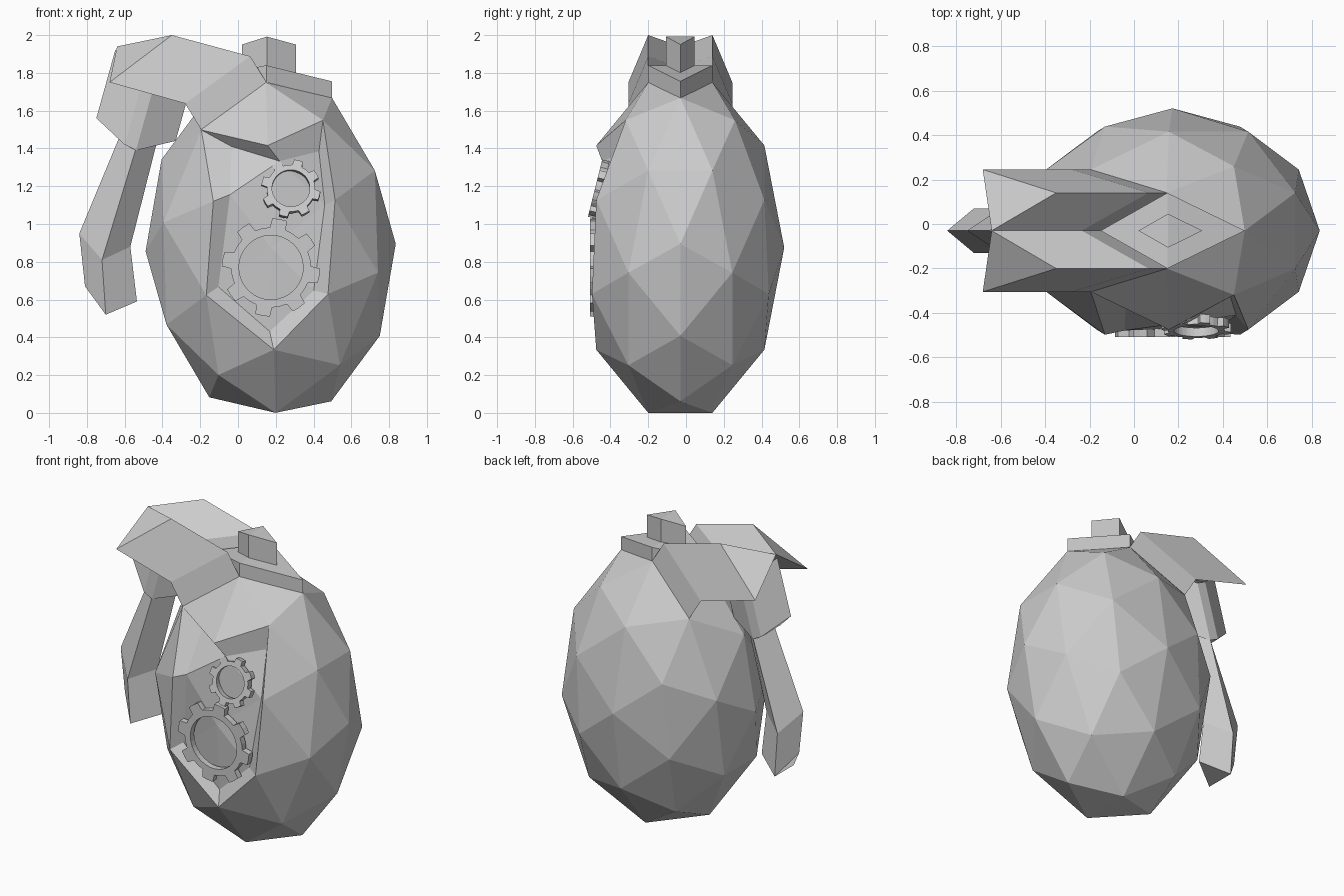
import bpy, bmesh, math
from mathutils import Matrix, Vector

if "Cube" in bpy.data.objects:
    bpy.data.objects.remove(bpy.data.objects["Cube"])

CY = -0.03                      # symmetry plane of the whole model
TILT = math.radians(1.7)


def finish(name, bm, loc=(0, 0, 0), mirror=False):
    bmesh.ops.recalc_face_normals(bm, faces=bm.faces[:])
    me = bpy.data.meshes.new(name)
    bm.to_mesh(me)
    bm.free()
    ob = bpy.data.objects.new(name, me)
    ob.location = loc
    bpy.context.collection.objects.link(ob)
    if mirror:
        m = ob.modifiers.new("Mirror", 'MIRROR')
        m.use_axis = (False, True, False)
        m.use_clip = False
        m.use_mirror_merge = False
    return ob


def loft(bm, sections):
    """Skin a row of matching closed sections and cap both ends."""
    rings = [[bm.verts.new(p) for p in s] for s in sections]
    n = len(rings[0])
    for a, b in zip(rings, rings[1:]):
        for i in range(n):
            j = (i + 1) % n
            bm.faces.new((a[i], a[j], b[j], b[i]))
    bm.faces.new(rings[0])
    bm.faces.new(rings[-1])


def shift(pts, dx, dz):
    return [(x + dx, y, z + dz) for x, y, z in pts]


# Egg-shaped body: low icosphere lying on its pole, slightly tilted
bm = bmesh.new()
bmesh.ops.create_icosphere(bm, subdivisions=2, radius=1)
bm.transform(Matrix.Translation((0.173, CY, 0.875))
             @ Matrix.Rotation(-TILT, 4, 'Y')
             @ Matrix.Diagonal((0.6625, 0.55, 0.92, 1))
             @ Matrix.Rotation(math.pi / 2, 4, 'Y'))

# Recessed front panel: six faces round the front point plus two above
front = min(bm.verts, key=lambda v: v.co.y)
ring = [e.other_vert(front) for e in front.link_edges]
top = max(ring, key=lambda v: v.co.z)
panel = set(front.link_faces)
for e in top.link_edges:
    if e.other_vert(top) in ring:
        panel.update(e.link_faces)
bmesh.ops.inset_region(bm, faces=list(panel), thickness=0.07, depth=-0.05,
                       use_even_offset=True, use_boundary=True)
front.co.y = -0.47
finish("body", bm)

# Folded diamond cap plate and the small post on it
P, N = (0.15, 0.17, 1.75), (0.15, -0.17, 1.75)
T, Q = (0.498, 0, 1.665), (-0.15, 0, 1.69)
bm = bmesh.new()
for tip in (T, Q):
    tri = [P, N, tip]
    loft(bm, [tri, shift(tri, 0, 0.09)])
finish("cap_plate", bm, (0, CY, 0))

bm = bmesh.new()
for x in (0.02, 0.307):
    loft(bm, [[(0.153, 0.076, 1.76), (0.153, -0.076, 1.76), (x, 0, 1.75)],
              [(0.153, 0.076, 1.992), (0.153, -0.076, 1.992), (x, 0, 1.95)]])
finish("cap_post", bm, (0, CY, 0))

# Two-lobed hood of the lever, one lobe mirrored
root = [P, (-0.195, 0.275, 1.5), Q]
mid = shift(root, -0.085, 0.138)
end = [(-0.35, 0.17, 2.0), (-0.68, 0.275, 1.75), (-0.64, 0, 1.94)]
bm = bmesh.new()
loft(bm, [root, mid, end])
finish("lever_hood", bm, (0, CY, 0), mirror=True)

# Neck block under the hood
neck = [(-0.75, 0, 1.56), (-0.6, 0.1, 1.42), (-0.54, 0.1, 1.39), (-0.33, 0, 1.44),
        (-0.54, -0.1, 1.39), (-0.6, -0.1, 1.42)]
bm = bmesh.new()
loft(bm, [neck, shift(neck, 0.1, 0.36)])
finish("lever_neck", bm, (0, CY, 0))


# Hanging handle with a diamond section
def diamond(outer, side, inner):
    return [(outer[0], 0, outer[1]), (side[0], 0.1, side[1]),
            (inner[0], 0, inner[1]), (side[0], -0.1, side[1])]


bm = bmesh.new()
loft(bm, [diamond((-0.62, 1.48), (-0.54, 1.40), (-0.425, 1.45)),
          diamond((-0.84, 0.95), (-0.72, 0.81), (-0.57, 0.88)),
          diamond((-0.81, 0.67), (-0.70, 0.52), (-0.535, 0.59))])
finish("lever_handle", bm, (0, CY, 0))


# Open ring gears on the panel
def gear(name, center, outer, rootr, hole, tilt, spin, depth=0.04, teeth=8):
    bm = bmesh.new()
    step = 2 * math.pi / teeth
    loops = []
    for y in (-depth / 2, depth / 2):
        rim, inner = [], []
        for t in range(teeth):
            for off, r in ((-0.26, rootr), (-0.19, outer), (0.0, outer),
                           (0.19, outer), (0.26, rootr), (0.5, rootr)):
                a = (t + off) * step + spin
                c, s = math.cos(a), math.sin(a)
                rim.append(bm.verts.new((r * c, y, r * s)))
                inner.append(bm.verts.new((hole * c, y, hole * s)))
        loops += [rim, inner]
    r0, i0, r1, i1 = loops
    for a, b in ((r0, i0), (r1, i1), (r0, r1), (i0, i1)):
        for i in range(len(a)):
            j = (i + 1) % len(a)
            bm.faces.new((a[i], a[j], b[j], b[i]))
    ob = finish(name, bm, center)
    ob.rotation_euler.x = -tilt
    return ob


gear("large_gear", (0.175, -0.487, 0.77), 0.26, 0.212, 0.17, 0.0, math.radians(80))
gear("small_gear", (0.28, -0.462, 1.185), 0.157, 0.128, 0.1,
     math.radians(14), math.radians(30))
